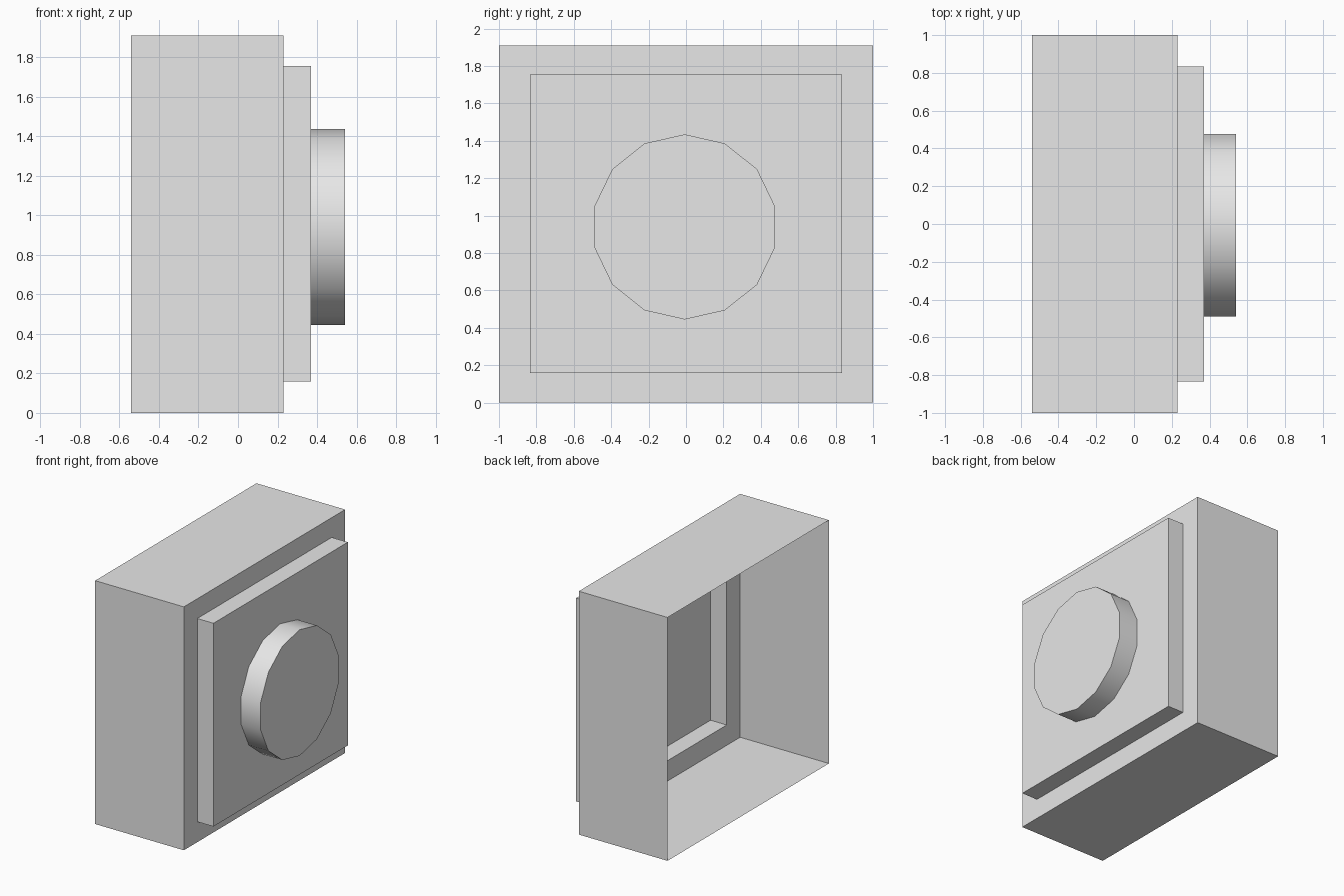
import bpy
import bmesh
import math
from mathutils import Matrix

cube = bpy.data.objects.get("Cube")
if cube:
    bpy.data.objects.remove(cube, do_unlink=True)

# One plain grey
grey = bpy.data.materials.new("light grey")
grey.use_nodes = True
grey.diffuse_color = (0.8, 0.8, 0.8, 1)
grey.node_tree.nodes["Principled BSDF"].inputs["Base Color"].default_value = (0.8, 0.8, 0.8, 1)


def add_object(name, bm):
    mesh = bpy.data.meshes.new(name)
    bm.to_mesh(mesh)
    bm.free()
    mesh.materials.append(grey)
    obj = bpy.data.objects.new(name, mesh)
    bpy.context.collection.objects.link(obj)
    return obj


def rectangle(bm, x, y_half, z_low, z_high):
    corners = ((-y_half, z_low), (y_half, z_low), (y_half, z_high), (-y_half, z_high))
    return [bm.verts.new((x, y, z)) for y, z in corners]


def bridge(bm, a, b):
    for i in range(len(a)):
        j = (i + 1) % len(a)
        bm.faces.new((a[i], a[j], b[j], b[i]))


# Thin housing: open back, stepped front with a raised panel hollow behind
bm = bmesh.new()
rings = [
    rectangle(bm, -0.54, 1.0, 0.0, 1.91),
    rectangle(bm, 0.23, 1.0, 0.0, 1.91),
    rectangle(bm, 0.23, 0.833, 0.16, 1.755),
    rectangle(bm, 0.37, 0.833, 0.16, 1.755),
]
for near, far in zip(rings, rings[1:]):
    bridge(bm, near, far)
bm.faces.new(rings[-1])
add_object("housing", bm)

# Round knob on the panel, a fourteen-sided drum with one corner at the top
bm = bmesh.new()
bmesh.ops.create_circle(bm, cap_ends=True, segments=14, radius=0.495)
result = bmesh.ops.extrude_face_region(bm, geom=bm.faces[:])
top = [v for v in result["geom"] if isinstance(v, bmesh.types.BMVert)]
bmesh.ops.translate(bm, verts=top, vec=(0, 0, 0.17))
# Remove the hidden face that rests on the panel
bottom = [f for f in bm.faces if all(abs(v.co.z) < 0.01 for v in f.verts)]
bmesh.ops.delete(bm, geom=bottom, context="FACES_ONLY")
bmesh.ops.recalc_face_normals(bm, faces=bm.faces[:])
spin = Matrix.Rotation(math.radians(90), 4, "Y")
first = bm.verts[:][0].co
align = Matrix.Rotation(-math.atan2(first.y, first.x), 4, "Z")
bm.transform(Matrix.Translation((0.37, -0.007, 0.94)) @ spin @ align)
knob = add_object("knob", bm)

bpy.ops.object.select_all(action="DESELECT")
knob.select_set(True)
bpy.context.view_layer.objects.active = knob
bpy.ops.object.shade_smooth_by_angle(angle=math.radians(30))
